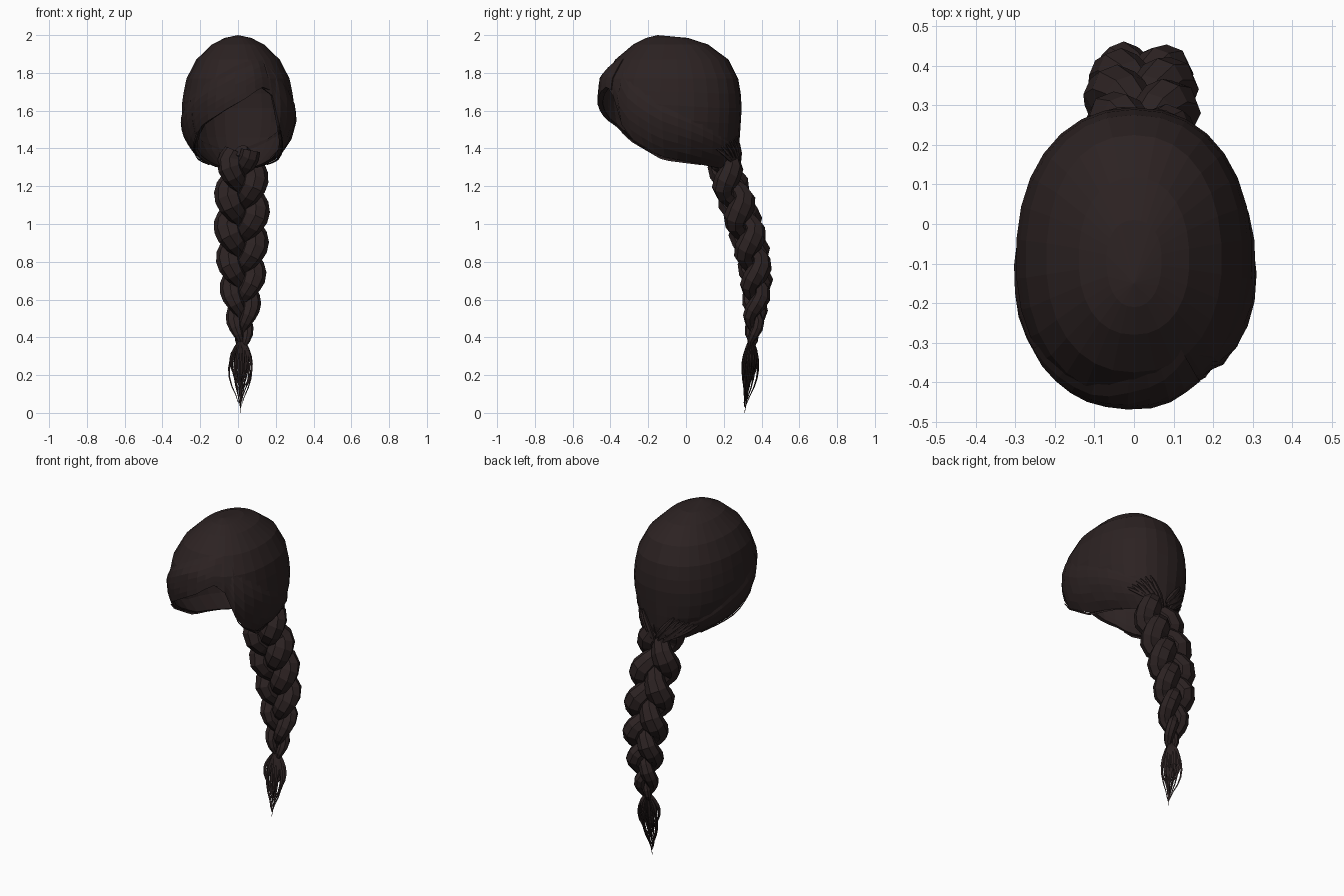
import bpy, bmesh, math, random
from mathutils import Vector

if "Cube" in bpy.data.objects:
    bpy.data.objects.remove(bpy.data.objects["Cube"])

random.seed(4)
hair = bpy.data.materials.new("dark brown hair")
hair.diffuse_color = (0.025, 0.016, 0.016, 1)
hair.use_nodes = True
hair.node_tree.nodes["Principled BSDF"].inputs["Base Color"].default_value = hair.diffuse_color


def lerp(table, v, col=1):
    """Piecewise linear lookup in a table sorted by its first column."""
    if v <= table[0][0]:
        return table[0][col]
    for p, q in zip(table, table[1:]):
        if v <= q[0]:
            return p[col] + (q[col] - p[col]) * (v - p[0]) / (q[0] - p[0])
    return table[-1][col]


def finish(name, bm, thickness=0):
    bmesh.ops.recalc_face_normals(bm, faces=bm.faces)
    me = bpy.data.meshes.new(name)
    bm.to_mesh(me)
    bm.free()
    me.materials.append(hair)
    ob = bpy.data.objects.new(name, me)
    bpy.context.collection.objects.link(ob)
    if thickness:
        m = ob.modifiers.new("thickness", "SOLIDIFY")
        m.thickness, m.offset = thickness, -1
    return ob


# Head slices: height, half width, front depth, back depth (around y = -0.09)
SLICES = [(1.30, .14, .17, .35), (1.37, .222, .25, .366), (1.45, .273, .315, .374),
          (1.55, .298, .352, .381), (1.65, .299, .365, .387), (1.77, .274, .347, .366),
          (1.87, .222, .285, .315), (1.95, .14, .19, .208), (1.985, .07, .12, .10), (2.0, 0, 0, 0)]
# Lower hairline by angle in degrees (-90 is the face, +-90/270 the nape)
EDGE = [(-270, 1.30), (-220, 1.30), (-205, 1.315), (-170, 1.36), (-141, 1.45), (-131, 1.51),
        (-110, 1.57), (-90, 1.64), (-75, 1.70), (-60, 1.74), (-54, 1.68), (-47, 1.56),
        (-39, 1.46), (-10, 1.36), (25, 1.315), (40, 1.30), (90, 1.30)]


def head_point(a, z, off=0):
    r = math.radians(a)
    c, s = math.cos(r), math.sin(r)
    c = math.copysign(abs(c) ** .9, c)
    s = math.copysign(abs(s) ** .9, s)
    w = lerp(SLICES, z, 1) + off
    d = lerp(SLICES, z, 2 if s < 0 else 3) + off
    return Vector((w * c, -.09 + d * s, z))


def edge(a):
    return lerp(EDGE, a)


def grid_patch(name, a0, a1, cols, rows, top, height, thickness):
    """Sheet of hair lying on the head, bulging by a height table over the angle."""
    bm = bmesh.new()
    grid = []
    for i in range(cols + 1):
        a = a0 + (a1 - a0) * i / cols
        zt, zb, h = lerp(top, a), edge(a), lerp(height, a)
        grid.append([bm.verts.new(head_point(a, zt + (zb - zt) * t,
                                             -.004 + h * min(1, t * 4) * (1 - .35 * t)))
                     for t in (j / rows for j in range(rows + 1))])
    for p, q in zip(grid, grid[1:]):
        for j in range(rows):
            bm.faces.new((p[j], q[j], q[j + 1], p[j + 1]))
    return finish(name, bm, thickness)


# Crown: closed top, open face and underside
bm = bmesh.new()
apex = bm.verts.new((0, -.15, 2.0))
N = 30
angles = [-270 + 12 * i for i in range(N)]
rings = []
for z in (1.985, 1.95, 1.87, 1.77):
    rings.append([bm.verts.new(head_point(a, z)) for a in angles])
for j in range(1, 7):
    rings.append([bm.verts.new(head_point(a, 1.77 + (edge(a) - 1.77) * j / 6)) for a in angles])
for i in range(N):
    k = (i + 1) % N
    bm.faces.new((apex, rings[0][i], rings[0][k]))
    for p, q in zip(rings, rings[1:]):
        bm.faces.new((p[i], q[i], q[k], p[k]))
finish("crown_hair", bm, .012)

# Swept fringe and the side sections that run back to the nape
grid_patch("fringe", -145, -57, 10, 6,
           [(-145, 1.69), (-120, 1.77), (-90, 1.85), (-57, 1.90)],
           [(-145, .016), (-125, .022), (-90, .03), (-72, .03), (-57, .012)], .018)
grid_patch("right_side_hair", -54, 85, 14, 6,
           [(-54, 1.90), (-30, 1.76), (0, 1.62), (50, 1.46), (85, 1.40)],
           [(-54, .004), (-40, .016), (-15, .022), (40, .014), (85, .006)], .014)
grid_patch("left_side_hair", -265, -140, 13, 6,
           [(-265, 1.38), (-220, 1.44), (-180, 1.57), (-140, 1.70)],
           [(-265, .006), (-220, .014), (-180, .02), (-140, .017)], .014)


def tube(bm, pts, radii, sides, flat=1):
    """Tapering faceted tube through pts."""
    rings = []
    for i, p in enumerate(pts):
        t = (pts[min(i + 1, len(pts) - 1)] - pts[max(i - 1, 0)]).normalized()
        u = t.cross(Vector((0, 1, 0))).normalized()
        v = t.cross(u)
        rings.append([bm.verts.new(p + radii[i] * (u * math.cos(g) + v * math.sin(g) * flat))
                      for g in (2 * math.pi * k / sides for k in range(sides))])
    for p, q in zip(rings, rings[1:]):
        for k in range(sides):
            n = (k + 1) % sides
            bm.faces.new((p[k], p[n], q[n], q[k]))
    bm.faces.new(rings[0])
    bm.faces.new(rings[-1])


# Braid: height, centre y, size
BRAID = [(.35, .345, .17), (.40, .352, .36), (.48, .362, .54), (.60, .37, .72), (.72, .372, .86),
         (.85, .35, .93), (1.0, .31, 1.0), (1.2, .238, .97), (1.32, .20, .9), (1.39, .175, .7)]
for s in range(3):
    bm = bmesh.new()
    pts, radii = [], []
    for i in range(33):
        f = i / 32
        z = 1.39 - 1.04 * f
        ph = 2 * math.pi * (1.9 * f + .14 * f * f + s / 3 + .32)
        size = lerp(BRAID, z, 2)
        pts.append(Vector((.02 + .075 * size * math.sin(ph),
                           lerp(BRAID, z) + .047 * size * math.sin(2 * ph), z)))
        radii.append(size * (.054 + .022 * abs(math.sin(ph)) ** 1.5))
    tube(bm, pts, radii, 8, .88)
    finish("braid_strand_%d" % (s + 1), bm)

# Tassel of thin locks that bulge below the braid and meet in a point
bm = bmesh.new()
for i in range(34):
    g = 2.4 * i
    rad = math.sqrt((i + .5) / 34)
    end = 0 if i == 0 else random.uniform(.02, .17)
    pts, radii = [], []
    for j in range(8):
        f = j / 7
        spread = .1 + .9 * math.sin(math.pi * min(1, f * 1.05 + .02)) ** .9
        pts.append(Vector((.018 - .008 * f + .07 * rad * spread * math.cos(g),
                           .345 - .035 * f * f + .045 * rad * spread * math.sin(g),
                           .38 + (end - .38) * f)))
        radii.append(.010 * (1 - .85 * f))
    tube(bm, pts, radii, 3)
finish("braid_tassel", bm)

# Loose locks sweeping from the sides of the nape into the braid
bm = bmesh.new()
for side in (-1, 1):
    for i in range(6):
        a0, a1 = 40 + 6 * i, 68 + 4 * i
        z0, z1 = 1.40 + .012 * i, 1.29 + random.uniform(-.015, .03)
        pts = []
        for f in (0, .3, .6, .85, 1):
            p = head_point(a0 + (a1 - a0) * f, z0 + (z1 - z0) * f, .004 + .016 * f)
            pts.append(Vector((side * p.x + .015 * f, p.y, p.z)))
        tube(bm, pts, [.006, .014, .016, .013, .005], 5, .7)
finish("nape_locks", bm)

# Stray hairs along both lower side edges
bm = bmesh.new()
for a0, a1 in ((-205, -135), (-42, 25)):
    for k in range(4):
        off = random.uniform(.006, .016)
        drop = random.uniform(0, .012)
        pts = []
        for i in range(9):
            a = a0 + (a1 - a0) * i / 8
            p = head_point(a, edge(a), off)
            p.z -= drop * math.sin(math.pi * i / 8)
            pts.append(p)
        tube(bm, pts, [.003] * 9, 3)
finish("stray_hairs", bm)
